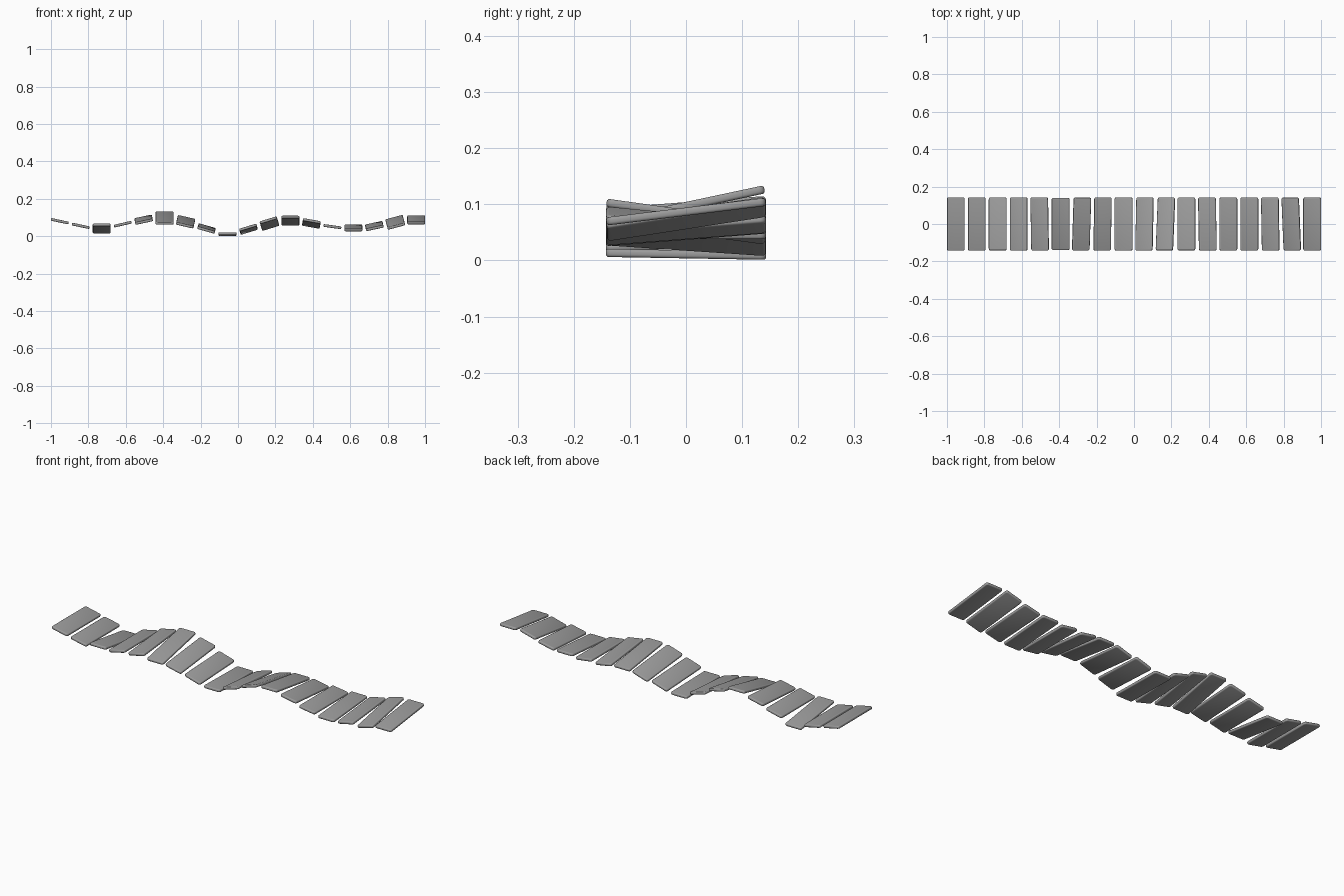
import bpy
import bmesh
from math import radians

if "Cube" in bpy.data.objects:
    bpy.data.objects.remove(bpy.data.objects["Cube"], do_unlink=True)

# Single grey stone material
grey = bpy.data.materials.new("plain_grey")
grey.use_nodes = True
colour = (0.33, 0.33, 0.33, 1.0)
grey.diffuse_color = colour
grey.node_tree.nodes["Principled BSDF"].inputs["Base Color"].default_value = colour

WIDTH, LENGTH, THICK = 0.096, 0.286, 0.0145
SPACING = 0.1121

# Height, sideways slope (up to the right) and tilt (back edge up) of each plank
PLANKS = [
    (0.080, -12, 0), (0.055, -12, 0), (0.041, 0, -8),
    (0.064, 13, 0), (0.088, 12, 4.5), (0.097, 0, 12),
    (0.077, -13, 8), (0.041, -16, 3.5), (0.011, 0, -1),
    (0.037, 17, -4), (0.067, 17, -8), (0.083, 0, -8),
    (0.068, -10, -5.5), (0.051, -8, 0), (0.044, 0, 4.5),
    (0.054, 12, 4.5), (0.074, 15, 9), (0.087, 0, 7),
]


def plank_mesh():
    """Flat board with rounded corners and softened rims."""
    mesh = bpy.data.meshes.new("plank")
    bm = bmesh.new()
    bmesh.ops.create_cube(bm, size=1)
    bmesh.ops.scale(bm, vec=(WIDTH, LENGTH, THICK), verts=bm.verts)
    corners = [e for e in bm.edges
               if abs(e.verts[0].co.z - e.verts[1].co.z) > THICK / 2]
    bmesh.ops.bevel(bm, geom=corners, offset=0.010, segments=3,
                    profile=0.5, affect='EDGES')
    rims = [e for e in bm.edges
            if abs(e.verts[0].co.z - e.verts[1].co.z) < THICK / 2]
    bmesh.ops.bevel(bm, geom=rims, offset=0.005, segments=3,
                    profile=0.5, affect='EDGES')
    bm.to_mesh(mesh)
    bm.free()
    mesh.materials.append(grey)
    return mesh


# Row of planks twisting along a wave
board = plank_mesh()
for i, (height, slope, tilt) in enumerate(PLANKS):
    plank = bpy.data.objects.new(f"plank_{i + 1}", board)
    bpy.context.collection.objects.link(plank)
    plank.location = ((i - (len(PLANKS) - 1) / 2) * SPACING, 0, height)
    plank.rotation_euler = (radians(tilt), radians(-slope), 0)

# Smooth the rounded rims (the mesh is shared by every plank)
bpy.ops.object.select_all(action='DESELECT')
plank.select_set(True)
bpy.context.view_layer.objects.active = plank
bpy.ops.object.shade_smooth_by_angle(angle=radians(35))
